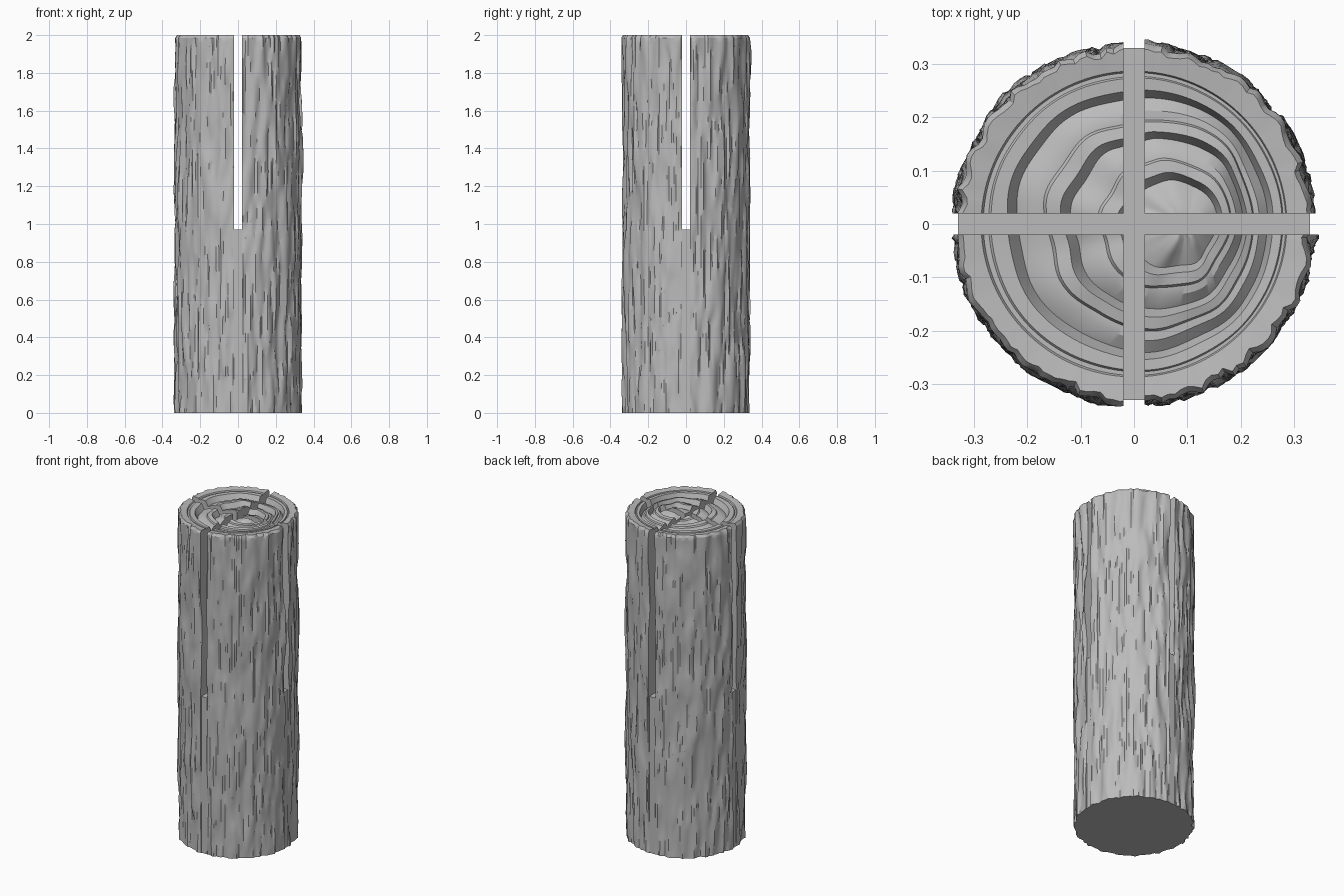
import bpy, bmesh, math
from mathutils import Vector, noise

if "Cube" in bpy.data.objects:
    bpy.data.objects.remove(bpy.data.objects["Cube"], do_unlink=True)

SEGMENTS, LEVELS = 160, 90
HEIGHT, RADIUS, SLOT_FLOOR, HALF_SLOT = 2.0, 0.334, 0.97, 0.02

wood = bpy.data.materials.new("grey wood")
wood.use_nodes = True
wood.diffuse_color = (0.5, 0.5, 0.5, 1)
wood.node_tree.nodes["Principled BSDF"].inputs["Base Color"].default_value = (0.5, 0.5, 0.5, 1)


def bark_radius(angle, z):
    """Lumpy bark with long upright ridges and cracks."""
    c, s = math.cos(angle), math.sin(angle)
    lumps = noise.noise(Vector((c * 3, s * 3, z * 2)))
    plates = noise.noise(Vector((c * 7, s * 7, z * 3 + 9)))
    cracks = noise.noise(Vector((c * 13 + lumps, s * 13, z * 4 + 5)))
    step = max(-1, min(1, cracks * 5))
    return RADIUS + 0.007 * lumps + 0.010 * plates + 0.005 * step


def bark_point(a, z, inset=0):
    r = bark_radius(a, z) - inset
    return (r * math.cos(a), r * math.sin(a), z)


def ring_point(a, radius, depth):
    """Point on a growth ring around the off-centre heart."""
    inner = 1 - radius / 0.287
    wobble = noise.noise(Vector((math.cos(a) * 2, math.sin(a) * 2, radius * 6)))
    wobble *= min(1, inner * 3)
    r = radius * (1 + 0.08 * wobble)
    return (0.1 * inner + r * math.cos(a), r * math.sin(a), HEIGHT - depth + 0.006 * wobble)


def finish(bm, name):
    bmesh.ops.recalc_face_normals(bm, faces=bm.faces)
    mesh = bpy.data.meshes.new(name)
    bm.to_mesh(mesh)
    bm.free()
    mesh.materials.append(wood)
    obj = bpy.data.objects.new(name, mesh)
    bpy.context.collection.objects.link(obj)
    return obj


# Whole log: bark wall, rounded top edge, then the (radius, depth) ring steps
steps = [(0.287, 0.005), (0.284, 0.012), (0.277, 0.012), (0.274, 0.007),
         (0.252, 0.008), (0.238, 0.04), (0.215, 0.024), (0.198, 0.024), (0.194, 0.016),
         (0.174, 0.012), (0.16, 0.042), (0.138, 0.026), (0.122, 0.024), (0.118, 0.017),
         (0.096, 0.014), (0.082, 0.042), (0.055, 0.028), (0.03, 0.018)]
angles = [2 * math.pi * i / SEGMENTS for i in range(SEGMENTS)]
levels = [(HEIGHT - 0.015) * k / LEVELS for k in range(LEVELS + 1)]
rows = [[bark_point(a, z) for a in angles] for z in levels]
rows.append([bark_point(a, HEIGHT, 0.01) for a in angles])
rows += [[ring_point(a, radius, depth) for a in angles] for radius, depth in steps]

log = bmesh.new()
loops = [[log.verts.new(p) for p in row] for row in rows]
for lower, upper in zip(loops, loops[1:]):
    for i in range(SEGMENTS):
        j = (i + 1) % SEGMENTS
        log.faces.new((lower[i], lower[j], upper[j], upper[i]))
for loop, z in ((loops[0], 0), (loops[-1], HEIGHT - 0.015)):
    middle = log.verts.new((sum(v.co.x for v in loop) / SEGMENTS, 0, z))
    for i in range(SEGMENTS):
        log.faces.new((loop[i], loop[(i + 1) % SEGMENTS], middle))


def slice_off(bm, normal):
    """Keep what lies beyond the saw cut and close the sawn face."""
    bmesh.ops.bisect_plane(bm, geom=bm.verts[:] + bm.edges[:] + bm.faces[:],
                           plane_co=normal * HALF_SLOT, plane_no=-normal, clear_outer=True)
    rim = [e for e in bm.edges if e.is_boundary]
    bmesh.ops.holes_fill(bm, edges=rim, sides=0)


# Four quarters, parted by the crossed saw cuts
parts = []
for x_side, x_name in ((-1, "right"), (1, "left")):
    for y_side, y_name in ((-1, "front"), (1, "back")):
        quarter = log.copy()
        slice_off(quarter, Vector((x_side, 0, 0)))
        slice_off(quarter, Vector((0, y_side, 0)))
        bmesh.ops.triangulate(quarter, faces=[f for f in quarter.faces if len(f.verts) > 4])
        parts.append(finish(quarter, f"{y_name}_{x_name}_quarter"))
log.free()


def core_box(name, low, high):
    bm = bmesh.new()
    bmesh.ops.create_cube(bm, size=1)
    low, high = Vector(low), Vector(high)
    bmesh.ops.scale(bm, vec=high - low, verts=bm.verts)
    bmesh.ops.translate(bm, vec=(low + high) / 2, verts=bm.verts)
    parts.append(finish(bm, name))


# Cross-shaped core joining the quarters below the cuts
h, reach = HALF_SLOT, 0.33
core_box("core_across", (-reach, -h, 0), (reach, h, SLOT_FLOOR))
core_box("core_front", (-h, -reach, 0), (h, -h, SLOT_FLOOR))
core_box("core_back", (-h, h, 0), (h, reach, SLOT_FLOOR))

bpy.ops.object.select_all(action="DESELECT")
for part in parts:
    part.select_set(True)
bpy.context.view_layer.objects.active = parts[0]
bpy.ops.object.shade_smooth_by_angle(angle=math.radians(32))
